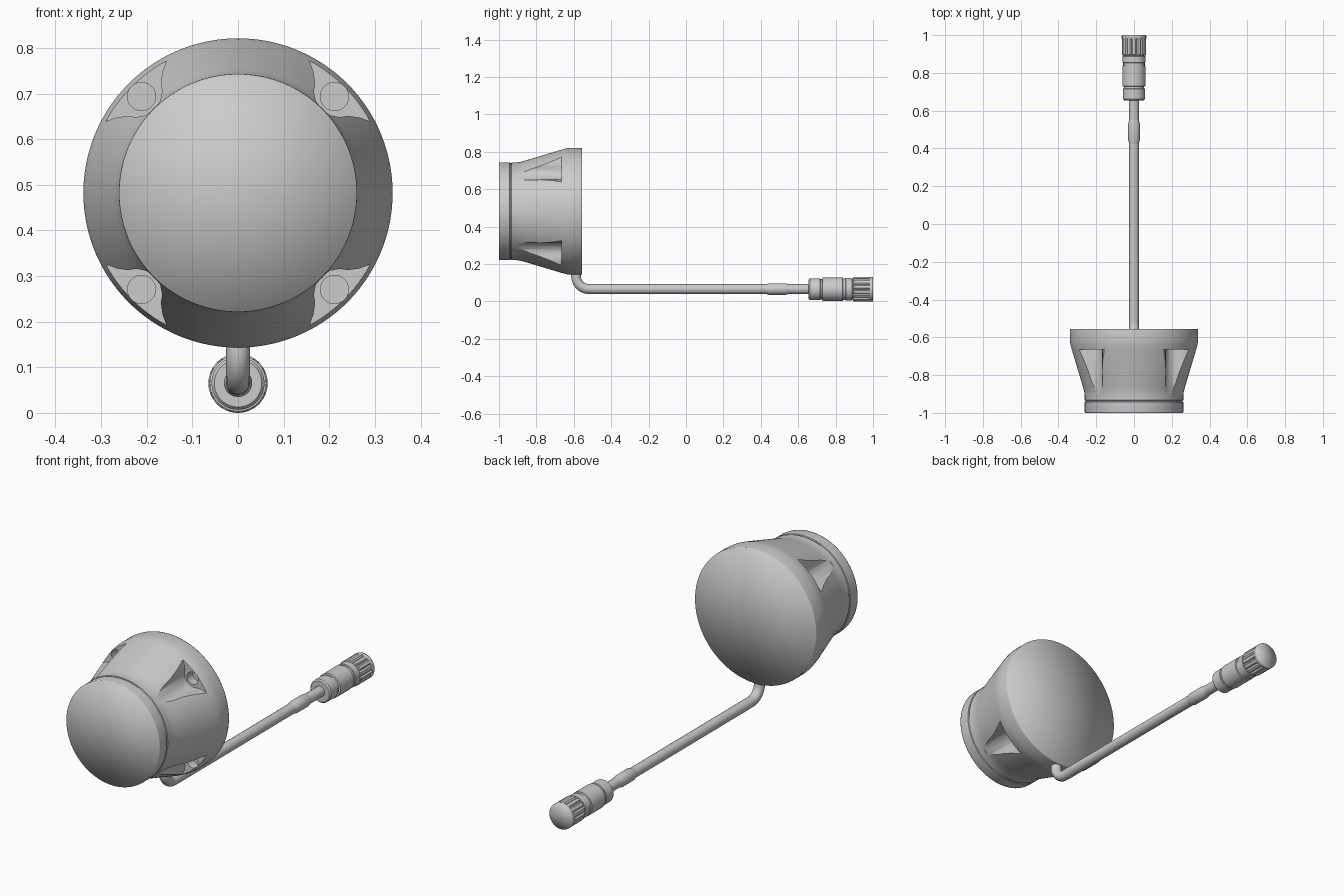
import bpy, bmesh
from math import sin, cos, pi, radians
from mathutils import Matrix, Vector

cube = bpy.data.objects.get("Cube")
if cube:
    bpy.data.objects.remove(cube)

grey = bpy.data.materials.new("plain grey")
grey.use_nodes = True
grey.diffuse_color = (0.6, 0.6, 0.6, 1)
grey.node_tree.nodes["Principled BSDF"].inputs["Base Color"].default_value = (0.6, 0.6, 0.6, 1)


def finish(name, bm):
    bmesh.ops.recalc_face_normals(bm, faces=bm.faces)
    mesh = bpy.data.meshes.new(name)
    bm.to_mesh(mesh)
    bm.free()
    mesh.materials.append(grey)
    obj = bpy.data.objects.new(name, mesh)
    bpy.context.collection.objects.link(obj)
    return obj


def lathe(name, profile, z, segments, groove=0.0):
    """Turn (y, radius) points around a y-parallel axis at height z, with fan caps."""
    bm = bmesh.new()
    rings = []
    for y, r in profile:
        ring = []
        for i in range(segments):
            a = 2 * pi * i / segments
            rr = r - (groove if i % 4 == 0 else 0)
            ring.append(bm.verts.new((rr * cos(a), y, z + rr * sin(a))))
        rings.append(ring)
    for a, b in zip(rings, rings[1:]):
        for i in range(segments):
            j = (i + 1) % segments
            bm.faces.new((a[i], a[j], b[j], b[i]))
    for ring, (y, r) in ((rings[0], profile[0]), (rings[-1], profile[-1])):
        hub = bm.verts.new((0, y, z))
        for i in range(segments):
            bm.faces.new((hub, ring[i], ring[(i + 1) % segments]))
    return finish(name, bm)


def shade(obj, angle, soft_ends=()):
    """Smooth by angle, leaving the rims at the given y positions soft."""
    bpy.ops.object.select_all(action="DESELECT")
    obj.select_set(True)
    bpy.context.view_layer.objects.active = obj
    bpy.ops.object.shade_smooth_by_angle(angle=radians(angle))
    bm = bmesh.new()
    bm.from_mesh(obj.data)
    for e in bm.edges:
        if any(all(abs(v.co.y - y) < 0.001 for v in e.verts) for y in soft_ends):
            e.smooth = True
    bm.to_mesh(obj.data)
    bm.free()


# Housing: flat faced drum with a tapered flank and a groove behind the front lip
AXIS = 0.482
housing = lathe("housing", [
    (-1.0, 0.26), (-0.995, 0.261), (-0.943, 0.261), (-0.941, 0.257), (-0.935, 0.257),
    (-0.933, 0.261), (-0.91, 0.261), (-0.89, 0.263), (-0.86, 0.271), (-0.66, 0.331),
    (-0.635, 0.337), (-0.62, 0.339), (-0.56, 0.339), (-0.555, 0.338)], AXIS, 128)

# Cutters: four flared pockets with a screw hole in each floor
half = [(0.263, 0.022), (0.275, 0.04), (0.29, 0.051), (0.305, 0.071),
        (0.318, 0.099), (0.335, 0.145), (0.42, 0.2)]
outline = [(r, -t) for r, t in reversed(half)] + [(0.259, 0)] + half


def prism(points, y0, y1, angle):
    bm = bmesh.new()
    face = bm.faces.new([bm.verts.new((r, y0, t)) for r, t in points])
    new = bmesh.ops.extrude_face_region(bm, geom=[face])["geom"]
    bmesh.ops.translate(bm, vec=(0, y1 - y0, 0),
                        verts=[g for g in new if isinstance(g, bmesh.types.BMVert)])
    bmesh.ops.transform(bm, verts=bm.verts, matrix=Matrix.Translation((0, 0, AXIS))
                        @ Matrix.Rotation(angle, 4, "Y"))
    return bm


circle = [(0.299 + 0.031 * cos(pi * i / 12), 0.031 * sin(pi * i / 12)) for i in range(24)]
cutters = []
for k in range(4):
    angle = pi / 4 + k * pi / 2
    cutters.append(finish("pocket_cutter", prism(outline, -0.9, -0.665, angle)))
    cutters.append(finish("hole_cutter", prism(circle, -0.68, -0.62, angle)))

bpy.context.view_layer.objects.active = housing
for cutter in cutters:
    mod = housing.modifiers.new("cut", "BOOLEAN")
    mod.operation = "DIFFERENCE"
    mod.solver = "EXACT"
    mod.object = cutter
    bpy.ops.object.modifier_apply(modifier=mod.name)
for cutter in cutters:
    bpy.data.objects.remove(cutter)
shade(housing, 35, (-1.0, -0.555))

# Cable: drops out of the housing rim, bends and runs straight back
CZ = 0.066
BEND = 0.07
path = [(0, -0.588, 0.19)]
for i in range(13):
    a = pi / 2 * i / 12
    path.append((0, -0.588 + BEND * (1 - cos(a)), CZ + BEND * (1 - sin(a))))
path.append((0, 0.7, CZ))
curve = bpy.data.curves.new("cable", "CURVE")
curve.dimensions = "3D"
curve.bevel_depth = 0.026
curve.bevel_resolution = 6
curve.use_fill_caps = True
spline = curve.splines.new("POLY")
spline.points.add(len(path) - 1)
for p, co in zip(spline.points, path):
    p.co = (*co, 1)
spline.use_smooth = True
curve.materials.append(grey)
cable = bpy.data.objects.new("cable", curve)
bpy.context.collection.objects.link(cable)

# Sleeve on the cable
shade(lathe("cable_sleeve", [(0.42, 0.024), (0.445, 0.031), (0.53, 0.031), (0.56, 0.024)],
            CZ, 32), 40)

# Plug: stepped barrel, then a grooved locking nut
Z = 0.065
shade(lathe("plug_barrel", [
    (0.655, 0.052), (0.662, 0.058), (0.716, 0.058), (0.718, 0.054), (0.728, 0.054),
    (0.73, 0.062), (0.838, 0.062), (0.84, 0.057), (0.853, 0.057), (0.855, 0.061),
    (0.888, 0.061), (0.89, 0.055), (0.93, 0.055)], Z, 48), 40)
shade(lathe("locking_nut", [(0.893, 0.061), (0.897, 0.065), (0.985, 0.065)], Z, 56, 0.007), 30)
shade(lathe("nut_end", [(0.98, 0.063), (0.983, 0.065), (0.995, 0.065), (1.0, 0.064)], Z, 48),
      40, (1.0,))
